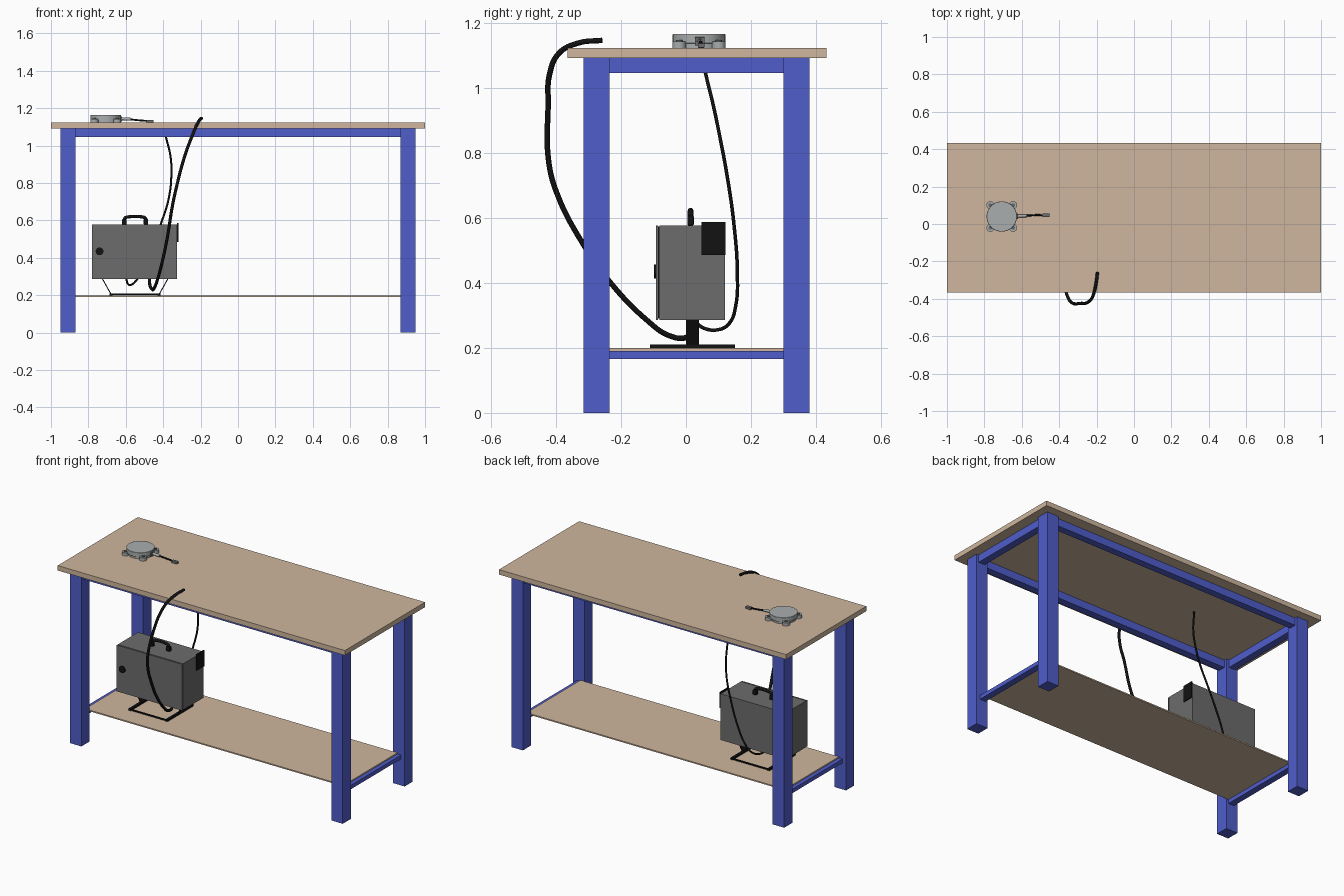
import bpy, math
from mathutils import Vector

if "Cube" in bpy.data.objects:
    bpy.data.objects.remove(bpy.data.objects["Cube"])


def material(name, rgb):
    m = bpy.data.materials.new(name)
    m.diffuse_color = (*rgb, 1)
    m.use_nodes = True
    m.node_tree.nodes["Principled BSDF"].inputs["Base Color"].default_value = m.diffuse_color
    return m


WOOD = material("wood", (0.62, 0.47, 0.34))
BLUE = material("blue_paint", (0.08, 0.11, 0.60))
STEEL = material("dark_grey", (0.15, 0.15, 0.15))
BLACK = material("black", (0.006, 0.006, 0.006))
SILVER = material("light_grey", (0.40, 0.42, 0.42))


def box(name, x, y, z, mat, bevel=0):
    """Box from (min, max) pairs."""
    bpy.ops.mesh.primitive_cube_add(size=1, location=[(a + b) / 2 for a, b in (x, y, z)])
    o = bpy.context.object
    o.name = name
    o.scale = [b - a for a, b in (x, y, z)]
    bpy.ops.object.transform_apply(location=False, rotation=False, scale=True)
    o.data.materials.append(mat)
    if bevel:
        m = o.modifiers.new("bevel", 'BEVEL')
        m.width, m.segments = bevel, 2
    return o


def cyl(name, a, b, r, mat, sides=32, bevel=0):
    """Cylinder from point a to point b."""
    a, b = Vector(a), Vector(b)
    bpy.ops.mesh.primitive_cylinder_add(vertices=sides, radius=r, depth=(b - a).length,
                                        location=(a + b) / 2)
    o = bpy.context.object
    o.name = name
    o.rotation_mode = 'QUATERNION'
    o.rotation_quaternion = (b - a).to_track_quat('Z', 'Y')
    o.data.materials.append(mat)
    bpy.ops.object.shade_smooth_by_angle(angle=math.radians(35))
    if bevel:
        m = o.modifiers.new("bevel", 'BEVEL')
        m.width, m.segments = bevel, 2
    return o


def tube(name, pts, r, mat, smooth=True, closed=False):
    """Round tube along a path, converted to a mesh."""
    c = bpy.data.curves.new(name, 'CURVE')
    c.dimensions = '3D'
    c.bevel_depth, c.bevel_resolution = r, 3
    c.resolution_u = 8
    c.use_fill_caps = True
    if smooth:
        s = c.splines.new('BEZIER')
        s.bezier_points.add(len(pts) - 1)
        for p, co in zip(s.bezier_points, pts):
            p.co = co
            p.handle_left_type = p.handle_right_type = 'AUTO'
    else:
        s = c.splines.new('POLY')
        s.points.add(len(pts) - 1)
        for p, co in zip(s.points, pts):
            p.co = (*co, 1)
        s.use_cyclic_u = closed
    o = bpy.data.objects.new(name, c)
    bpy.context.collection.objects.link(o)
    c.materials.append(mat)
    bpy.ops.object.select_all(action='DESELECT')
    o.select_set(True)
    bpy.context.view_layer.objects.active = o
    bpy.ops.object.convert(target='MESH')
    return bpy.context.object


def pair(s, a, b):
    return tuple(sorted((s * a, s * b)))


# Workbench: top, shelf, legs and rails
box("table_top", (-1, 1), (-0.365, 0.432), (1.092, 1.123), WOOD)
box("lower_shelf", (-0.90, 0.90), (-0.235, 0.30), (0.191, 0.199), WOOD)
rows = {"front": (-0.315, -0.235), "back": (0.30, 0.38)}
for side, s in (("left", -1), ("right", 1)):
    for row, y in rows.items():
        box(f"{row}_{side}_leg", pair(s, 0.87, 0.95), y, (0, 1.092), BLUE)
    box(f"{side}_upper_rail", pair(s, 0.89, 0.935), (-0.235, 0.30), (1.045, 1.092), BLUE)
    box(f"{side}_lower_rail", pair(s, 0.885, 0.925), (-0.235, 0.30), (0.166, 0.191), BLUE)
for row, y in rows.items():
    mid = sum(y) / 2
    box(f"{row}_upper_rail", (-0.87, 0.87), (mid - 0.022, mid + 0.022), (1.045, 1.092), BLUE)

# Controller cabinet with door, lock, vent plate and handle
box("cabinet", (-0.78, -0.325), (-0.082, 0.12), (0.286, 0.577), STEEL)
box("door_seal", (-0.776, -0.329), (-0.086, -0.082), (0.29, 0.573), BLACK)
box("cabinet_door", (-0.78, -0.325), (-0.092, -0.086), (0.286, 0.577), STEEL)
cyl("door_lock", (-0.74, -0.091, 0.435), (-0.74, -0.099, 0.435), 0.021, BLACK)
box("side_plate", (-0.326, -0.319), (0.048, 0.121), (0.486, 0.587), BLACK)
cx = -0.55
for side, s in (("left", -1), ("right", 1)):
    box(f"handle_{side}_foot", pair(1, cx + s * 0.046, cx + s * 0.070), (0.004, 0.024),
        (0.577, 0.607), BLACK, 0.003)
tube("carry_handle", [(cx - 0.058, 0.014, 0.595), (cx - 0.054, 0.014, 0.613),
                      (cx - 0.042, 0.014, 0.618), (cx + 0.042, 0.014, 0.618),
                      (cx + 0.054, 0.014, 0.613), (cx + 0.058, 0.014, 0.595)],
     0.009, BLACK)

# Cabinet stand: rectangular foot frame and two sloping straps
for side, s in (("left", -1), ("right", 1)):
    x0 = cx + s * 0.128
    box(f"stand_{side}_foot", (x0 - 0.008, x0 + 0.008), (-0.11, 0.15), (0.199, 0.210), BLACK)
    strap = box(f"stand_{side}_strap", (x0 - 0.003, x0 + 0.003), (0, 0.04), (0.204, 0.288), BLACK)
    for v in strap.data.vertices:
        if v.co.z > 0:
            v.co.x += s * 0.047
for row, y in (("front", -0.106), ("back", 0.146)):
    box(f"stand_{row}_bar", (cx - 0.13, cx + 0.13), (y - 0.004, y + 0.004), (0.201, 0.209), BLACK)

# Cables
tube("thick_cable", [(-0.195, -0.258, 1.146), (-0.205, -0.33, 1.138), (-0.222, -0.39, 1.107),
                     (-0.25, -0.42, 1.04), (-0.283, -0.424, 0.95), (-0.331, -0.422, 0.77),
                     (-0.352, -0.395, 0.67), (-0.375, -0.32, 0.525), (-0.398, -0.24, 0.41),
                     (-0.43, -0.12, 0.285), (-0.449, -0.05, 0.237), (-0.46, 0, 0.232),
                     (-0.47, 0.018, 0.25), (-0.474, 0.02, 0.288)], 0.0085, BLACK)
tube("thin_cable", [(-0.395, 0.05, 1.092), (-0.385, 0.06, 1.045), (-0.362, 0.083, 0.95),
                    (-0.356, 0.102, 0.86), (-0.37, 0.128, 0.72), (-0.415, 0.148, 0.575),
                    (-0.47, 0.158, 0.43), (-0.515, 0.153, 0.33), (-0.545, 0.135, 0.278),
                    (-0.572, 0.10, 0.256), (-0.59, 0.05, 0.263), (-0.597, 0.022, 0.288)],
     0.0055, BLACK)

# Round base unit on the table with four mounting ears
ux, uy = -0.707, 0.04
cyl("unit_base", (ux, uy, 1.123), (ux, uy, 1.140), 0.074, SILVER, 48)
cyl("unit_cap", (ux, uy, 1.136), (ux, uy, 1.165), 0.081, SILVER, 64, 0.002)
for i, (sx, sy) in enumerate(((-1, -1), (1, -1), (1, 1), (-1, 1))):
    px, py = ux + sx * 0.061, uy + sy * 0.061
    cyl(f"unit_ear_{i + 1}", (px, py, 1.123), (px, py, 1.143), 0.021, SILVER, 24)
    cyl(f"unit_screw_{i + 1}", (px, py, 1.143), (px, py, 1.147), 0.010, STEEL, 16)

# Short lead and plug of the base unit
box("lead_socket", (-0.635, -0.620), (0.027, 0.057), (1.130, 1.156), STEEL, 0.002)
cyl("lead_sleeve", (-0.625, 0.042, 1.144), (-0.575, 0.044, 1.141), 0.008, SILVER, 16)
tube("lead", [(-0.58, 0.044, 1.141), (-0.535, 0.047, 1.136), (-0.485, 0.047, 1.132)], 0.005, BLACK)
box("lead_plug", (-0.49, -0.452), (0.037, 0.057), (1.123, 1.137), STEEL, 0.002)
